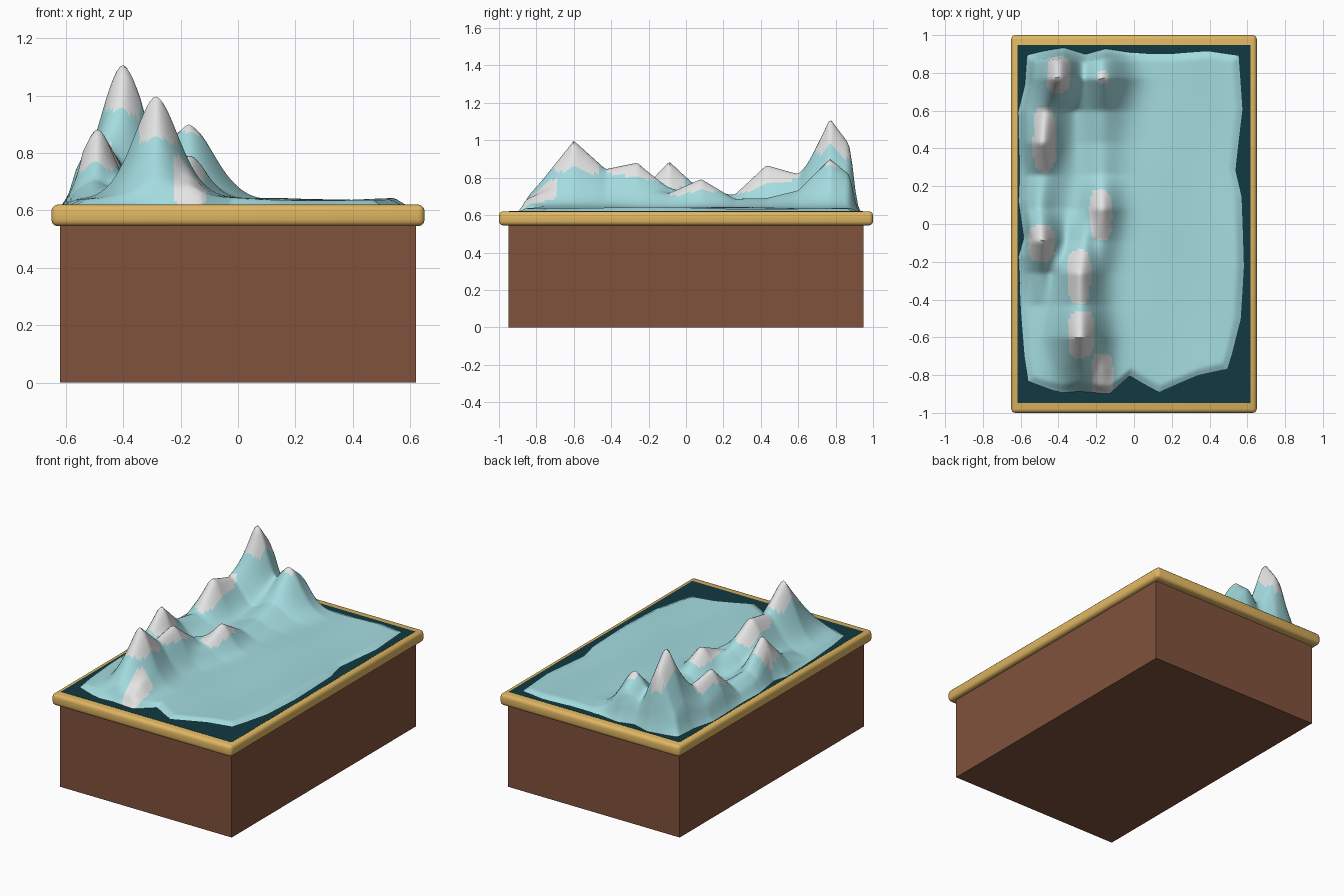
import bpy, bmesh, math
from mathutils import noise, Vector

if "Cube" in bpy.data.objects:
    bpy.data.objects.remove(bpy.data.objects["Cube"])


def material(name, srgb):
    m = bpy.data.materials.new(name)
    m.diffuse_color = [(c / 255 / 12.92 if c < 11 else ((c / 255 + .055) / 1.055) ** 2.4) for c in srgb] + [1]
    m.use_nodes = True
    m.node_tree.nodes["Principled BSDF"].inputs["Base Color"].default_value = m.diffuse_color
    return m


brown = material("brown wood", (128, 82, 60))
gold = material("gold trim", (224, 182, 98))
deep = material("dark teal", (17, 58, 65))
ice = material("pale teal", (164, 220, 224))
snow = material("snow white", (228, 228, 228))


def box(name, half_x, half_y, z0, z1, mat, bevel=0):
    bm = bmesh.new()
    bmesh.ops.create_cube(bm, size=2)
    for v in bm.verts:
        v.co = (v.co.x * half_x, v.co.y * half_y, z1 if v.co.z > 0 else z0)
    if bevel:
        bmesh.ops.bevel(bm, geom=bm.edges[:], offset=bevel, segments=3, profile=.5, affect='EDGES')
    return finish(name, bm, [mat], bevel > 0)


def finish(name, bm, mats, smooth):
    me = bpy.data.meshes.new(name)
    bm.to_mesh(me)
    bm.free()
    ob = bpy.data.objects.new(name, me)
    bpy.context.collection.objects.link(ob)
    for m in mats:
        me.materials.append(m)
    if smooth:
        for p in me.polygons:
            p.use_smooth = True
        bpy.ops.object.select_all(action='DESELECT')
        ob.select_set(True)
        bpy.context.view_layer.objects.active = ob
        bpy.ops.object.shade_smooth_by_angle(angle=math.radians(50))
    return ob


# Plinth, rounded rim and the dark sheet inside it
box("plinth", .62, .95, 0, .56, brown)
box("rim", .65, 1.0, .545, .62, gold, .022)
box("dark_sheet", .617, .947, .613, .621, deep)


def curve(points, t):
    """Piecewise linear lookup through (t, value) points."""
    if t <= points[0][0]:
        return points[0][1]
    for (a, va), (b, vb) in zip(points, points[1:]):
        if t <= b:
            return va + (vb - va) * (t - a) / (b - a)
    return points[-1][1]


# Ragged outline of the ice
LEFT = [(-.88, -.57), (-.75, -.59), (-.5, -.61), (-.2, -.615), (-.1, -.585), (.1, -.617),
        (.3, -.61), (.6, -.617), (.75, -.58), (.92, -.57)]
RIGHT = [(-.9, .50), (-.8, .53), (-.6, .575), (-.3, .59), (.1, .58), (.25, .55), (.4, .565), (.6, .585), (.9, .565)]
FRONT = [(-.6, -.84), (-.48, -.88), (-.4, -.9), (-.3, -.89), (-.12, -.905), (0, -.81), (.07, -.85),
         (.17, -.90), (.27, -.86), (.4, -.81), (.55, -.78)]
BACK = [(-.6, .90), (-.5, .92), (-.4, .935), (-.28, .90), (-.17, .93), (-.05, .915), (.2, .91), (.4, .925), (.58, .90)]

# Mountain cross-sections: y, then bumps (x, top z, width)
ROWS = [
    (-.94, []),
    (-.86, [(-.28, .69, .12), (-.17, .68, .06)]),
    (-.77, [(-.285, .79, .12), (-.17, .71, .06)]),
    (-.60, [(-.285, 1.0, .115)]),
    (-.43, [(-.285, .845, .115)]),
    (-.26, [(-.285, .88, .11), (-.50, .70, .07)]),
    (-.09, [(-.26, .75, .09), (-.49, .88, .085), (-.17, .72, .08)]),
    (.08, [(-.17, .80, .09), (-.50, .73, .08)]),
    (.26, [(-.17, .69, .09), (-.48, .71, .1)]),
    (.43, [(-.17, .69, .1), (-.485, .87, .095)]),
    (.60, [(-.17, .73, .12), (-.47, .82, .11)]),
    (.77, [(-.17, .90, .13), (-.40, 1.11, .115)]),
    (.87, [(-.17, .82, .12), (-.40, .98, .11)]),
    (.94, []),
]

# Snow patches: x, y, half width, half length
SNOW = [(-.40, .79, .063, .095), (-.165, .78, .03, .035), (-.475, .45, .06, .175), (-.49, -.1, .07, .10),
        (-.29, -.28, .062, .145), (-.28, -.58, .07, .125), (-.175, .05, .06, .135), (-.17, -.80, .058, .115)]
BASE = .636


def section(bumps, x):
    return sum(((z - BASE) * math.exp(-(abs(x - cx) / w) ** 1.8)) ** 3 for cx, z, w in bumps) ** (1 / 3)


def height(x, y):
    h = curve([(ry, section(b, x)) for ry, b in ROWS], y)
    return BASE + h + .007 * math.sin(9 * x + 2 * y) * math.sin(4 * y - 3 * x + 1)


# Ice terrain as one smooth sheet
NU, NV = 96, 130
bm = bmesh.new()
grid = []
for j in range(NV + 1):
    v, line = j / NV, []
    for i in range(NU + 1):
        u = i / NU
        x0, y0 = -.61 + 1.19 * u, -.9 + 1.82 * v
        lx, rx = curve(LEFT, y0), curve(RIGHT, y0)
        fy, by = curve(FRONT, x0), curve(BACK, x0)
        x, y = lx + (rx - lx) * u, fy + (by - fy) * v
        edge = min(x - lx, rx - x, y - fy, by - y)
        fade = min(1, edge / .045)
        line.append(bm.verts.new((x, y, .616 + (height(x, y) - .616) * fade)))
    grid.append(line)
for j in range(NV):
    for i in range(NU):
        f = bm.faces.new((grid[j][i], grid[j][i + 1], grid[j + 1][i + 1], grid[j + 1][i]))
        c = f.calc_center_median()
        wobble = .25 * noise.noise(Vector((c.x * 14, c.y * 14, 3)))
        # boxy ovals with ragged rims become snow
        f.material_index = int(any((abs(c.x - a) / w) ** 3 + (abs(c.y - b) / l) ** 3 < 1 + wobble
                                   for a, b, w, l in SNOW))
finish("ice_mountains", bm, [ice, snow], True)
